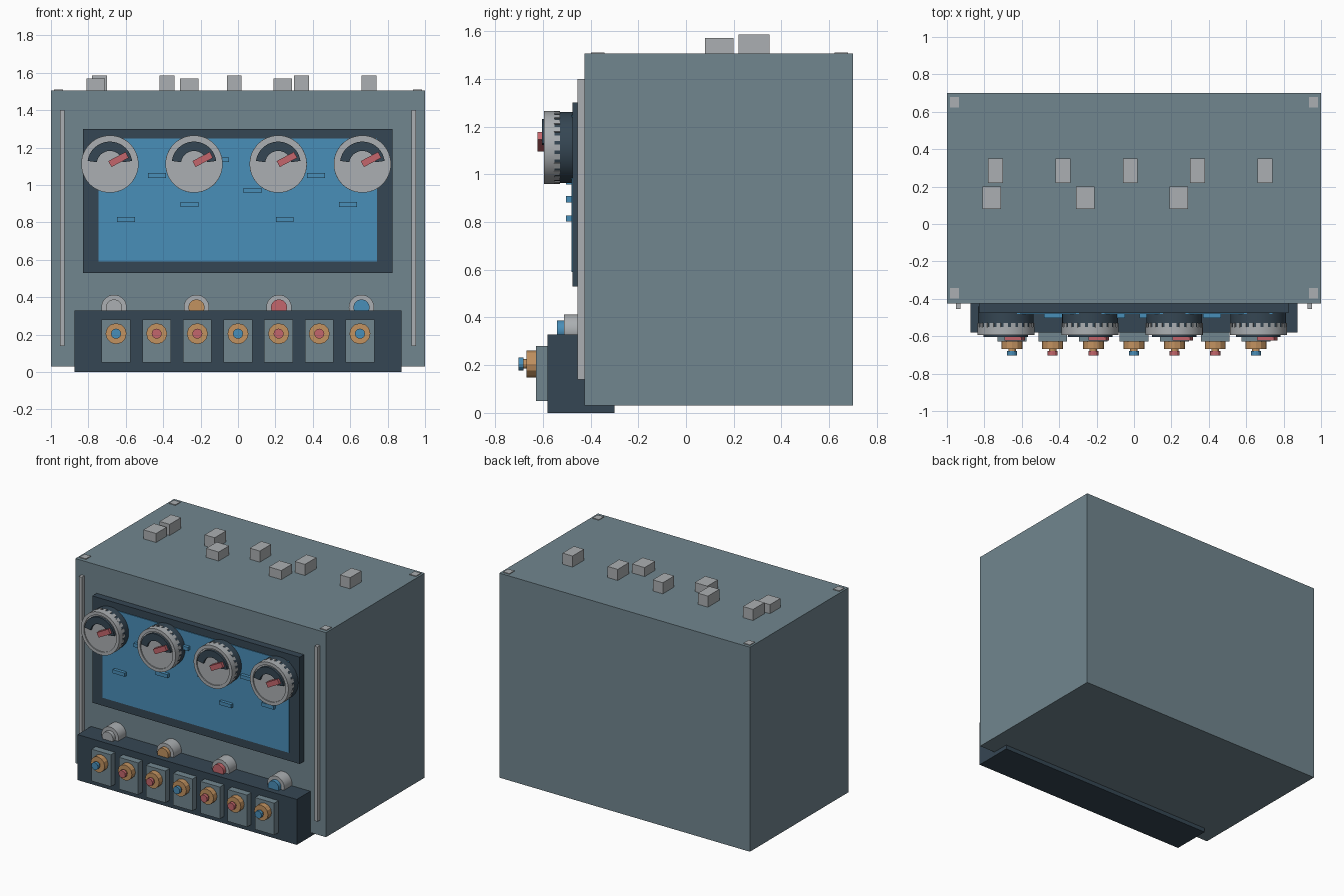
import bpy, bmesh
from math import sin, cos, pi, radians
from mathutils import Matrix, Vector

cube = bpy.data.objects.get("Cube")
if cube:
    bpy.data.objects.remove(cube, do_unlink=True)


def material(name, *rgb):
    """Flat material from 0-255 display values."""
    col = [((c / 255 + 0.055) / 1.055) ** 2.4 for c in rgb] + [1]
    m = bpy.data.materials.new(name)
    m.use_nodes = True
    m.diffuse_color = col
    m.node_tree.nodes["Principled BSDF"].inputs["Base Color"].default_value = col
    return m


STEEL = material("grey blue steel", 113, 134, 143)
DARK = material("dark slate", 53, 70, 83)
LIGHT = material("light grey", 171, 175, 178)
BLUE = material("blue", 73, 142, 184)
RED = material("soft red", 196, 102, 108)
ORANGE = material("copper orange", 194, 146, 96)


def finish(name, bm, mat, smooth=False):
    bmesh.ops.recalc_face_normals(bm, faces=bm.faces)
    mesh = bpy.data.meshes.new(name)
    bm.to_mesh(mesh)
    bm.free()
    mesh.materials.append(mat)
    ob = bpy.data.objects.new(name, mesh)
    bpy.context.collection.objects.link(ob)
    if smooth:
        bpy.ops.object.select_all(action='DESELECT')
        ob.select_set(True)
        bpy.context.view_layer.objects.active = ob
        bpy.ops.object.shade_smooth_by_angle(angle=radians(35))
    return ob


def add_box(bm, x, y, z, turn=Matrix()):
    """Box from (low, high) pairs, optionally transformed."""
    size = Matrix.Diagonal((x[1] - x[0], y[1] - y[0], z[1] - z[0], 1))
    mid = Matrix.Translation([(p[0] + p[1]) / 2 for p in (x, y, z)])
    bmesh.ops.create_cube(bm, size=1, matrix=turn @ mid @ size)


def box(name, mat, x, y, z, turn=Matrix()):
    bm = bmesh.new()
    add_box(bm, x, y, z, turn)
    return finish(name, bm, mat)


def disc(name, mat, x, z, radius, y0, y1, sides=32, smooth=True):
    """Cylinder lying along y."""
    bm = bmesh.new()
    place = Matrix.Translation((x, (y0 + y1) / 2, z)) @ Matrix.Rotation(pi / 2, 4, 'X')
    bmesh.ops.create_cone(bm, cap_ends=True, segments=sides, radius1=radius,
                          radius2=radius, depth=y1 - y0, matrix=place)
    return finish(name, bm, mat, smooth)


def ring(name, mat, x, z, r0, r1, y0, y1, start=0, sweep=360, steps=48):
    """Annulus around y, or an arc of one with closed ends."""
    bm = bmesh.new()
    closed = sweep == 360
    rows = []
    for i in range(steps if closed else steps + 1):
        a = radians(start + sweep * i / steps)
        rows.append([bm.verts.new((x + r * cos(a), y, z + r * sin(a)))
                     for r, y in ((r0, y0), (r1, y0), (r1, y1), (r0, y1))])
    for i in range(steps):
        a, b = rows[i], rows[(i + 1) % len(rows)]
        for k in range(4):
            n = (k + 1) % 4
            bm.faces.new((a[k], a[n], b[n], b[k]))
    if not closed:
        bm.faces.new(rows[0])
        bm.faces.new(rows[-1])
    return finish(name, bm, mat, True)


# Cabinet, plinth, trim strips and corner plates
box("cabinet", STEEL, (-1, 1), (-0.425, 0.7), (0.03, 1.505))
box("control_plinth", DARK, (-0.875, 0.875), (-0.58, -0.3), (0, 0.328))
for side, s in (("left", 1), ("right", -1)):
    box(side + "_trim_strip", LIGHT, (s * 0.94 - 0.012, s * 0.94 + 0.012),
        (-0.455, -0.42), (0.14, 1.4))
    for end, y in (("front", -0.37), ("back", 0.65)):
        box(f"{end}_{side}_corner_plate", LIGHT, (s * 0.96 - 0.025, s * 0.96 + 0.025),
            (y - 0.028, y + 0.028), (1.5, 1.51))

# Terminal blocks on the roof
for i in range(5):
    x = -0.74 + 0.36 * i
    box("back_terminal", LIGHT, (x - 0.04, x + 0.04), (0.22, 0.35), (1.5, 1.585))
for i in range(3):
    x = -0.76 + 0.5 * i
    box("front_terminal", LIGHT, (x - 0.05, x + 0.05), (0.08, 0.2), (1.5, 1.57))

# Display with small raised bars
box("display_frame", DARK, (-0.83, 0.825), (-0.475, -0.42), (0.53, 1.3))
box("display_screen", BLUE, (-0.745, 0.742), (-0.48, -0.472), (0.59, 1.248))
for x, z in ((-0.433, 1.05), (-0.096, 1.135), (0.078, 0.97), (0.417, 1.05),
             (-0.26, 0.895), (0.588, 0.895), (-0.6, 0.815), (0.25, 0.815)):
    box("display_bar", BLUE, (x - 0.048, x + 0.048), (-0.503, -0.475), (z - 0.013, z + 0.013))

# Gauges
GZ = 1.112
for i in range(4):
    x = -0.685 + 0.45 * i
    disc("gauge_body", DARK, x, GZ, 0.149, -0.553, -0.44, 48)
    disc("gauge_face", LIGHT, x, GZ, 0.135, -0.586, -0.55, 48)
    ring("gauge_rim", LIGHT, x, GZ, 0.13, 0.153, -0.594, -0.552)
    ring("gauge_scale", DARK, x, GZ, 0.07, 0.12, -0.603, -0.58, 8, 164, 24)
    centre = Matrix.Translation((x, 0, GZ))
    bm = bmesh.new()
    for k in range(24):
        add_box(bm, (0.14, 0.153), (-0.553, -0.528), (-0.012, 0.012),
                centre @ Matrix.Rotation(2 * pi * k / 24, 4, 'Y'))
    finish("gauge_rim_teeth", bm, LIGHT)
    box("gauge_needle", RED, (0, 0.105), (-0.622, -0.584), (-0.018, 0.018),
        centre @ Matrix.Rotation(radians(-28), 4, 'Y'))

# Indicator lamps behind the plinth edge
for i, mat in enumerate((LIGHT, ORANGE, RED, BLUE)):
    x = -0.663 + 0.441 * i
    disc("lamp_collar", LIGHT, x, 0.345, 0.068, -0.512, -0.42)
    disc("lamp_lens", mat, x, 0.345, 0.043, -0.54, -0.505)

# Push buttons on plates
for i, mat in enumerate((BLUE, RED, RED, BLUE, RED, RED, BLUE)):
    x = -0.652 + 0.2173 * i
    box("button_plate", STEEL, (x - 0.077, x + 0.077), (-0.628, -0.57), (0.05, 0.28))
    disc("button_collar", ORANGE, x, 0.205, 0.056, -0.668, -0.62, 12, False)
    disc("button_stem", ORANGE, x, 0.205, 0.02, -0.685, -0.66, 12, False)
    disc("button_cap", mat, x, 0.205, 0.027, -0.702, -0.68, 12, False)
